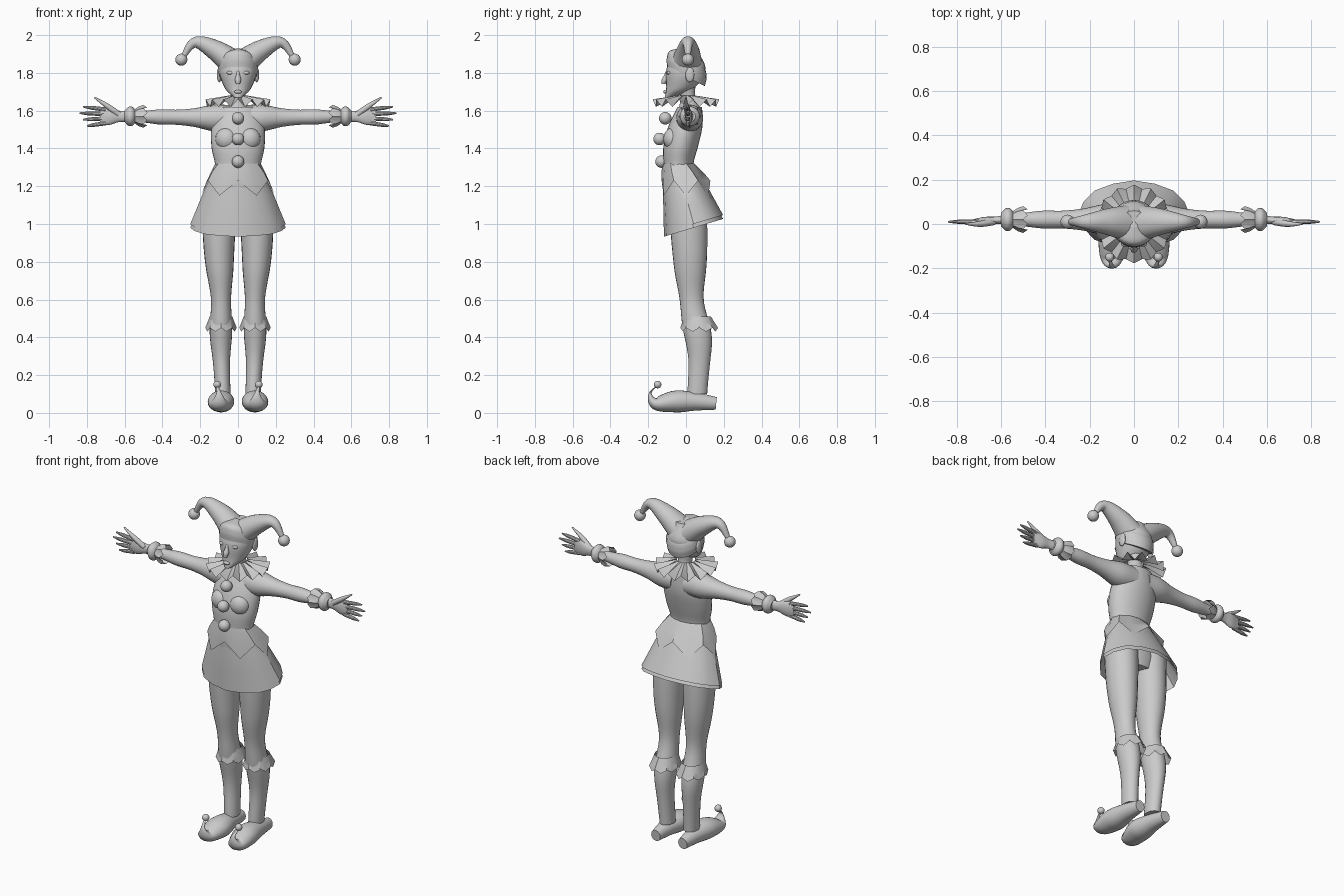
import bpy
import bmesh
from math import cos, sin, pi, radians
from mathutils import Vector

default_cube = bpy.data.objects.get("Cube")
if default_cube:
    bpy.data.objects.remove(default_cube)

grey = bpy.data.materials.new("plain grey")
grey.use_nodes = True
colour = (0.6, 0.6, 0.6, 1)
grey.diffuse_color = colour
grey.node_tree.nodes["Principled BSDF"].inputs["Base Color"].default_value = colour

X, Y, Z = Vector((1, 0, 0)), Vector((0, 1, 0)), Vector((0, 0, 1))
parts = []


def finish(name, bm, mirror):
    """Turn a bmesh into a named object, optionally repeated on the other side."""
    bmesh.ops.recalc_face_normals(bm, faces=bm.faces)
    mesh = bpy.data.meshes.new(name)
    bm.to_mesh(mesh)
    bm.free()
    mesh.materials.append(grey)
    obj = bpy.data.objects.new(name, mesh)
    bpy.context.collection.objects.link(obj)
    if mirror:
        modifier = obj.modifiers.new("other side", 'MIRROR')
        modifier.use_mirror_merge = False
    parts.append(obj)


def sample(knots, t):
    """Smooth curve through evenly spaced knots, for t from start to end."""
    place = t * (len(knots) - 1)
    i = min(int(place), len(knots) - 2)
    t = place - i
    b, c = knots[i], knots[i + 1]
    a = knots[i - 1] if i > 0 else b * 2 - c
    d = knots[i + 2] if i + 2 < len(knots) else c * 2 - b
    leave, arrive = (c - a) / 2, (d - b) / 2
    return (b + leave * t + (c * 3 - b * 3 - leave * 2 - arrive) * t ** 2
            + (b * 2 - c * 2 + leave + arrive) * t ** 3)


def loft(name, path, radii, ratio=(1, 1), side=X, up=None, seg=24, rings=24,
         mirror=False, pleats=0, depth=0, lift=0):
    """Skin elliptical rings along a path; pleated cloth is left open."""
    path = [Vector(point) for point in path]
    bm = bmesh.new()
    skin = []
    for r in range(rings):
        t = r / (rings - 1)
        centre, width = sample(path, t), sample(radii, t)
        height = width * sample(ratio, t)
        tangent = sample(path, min(t + .01, 1)) - sample(path, max(t - .01, 0))
        v = up or tangent.cross(side).normalized()
        ring = []
        for k in range(seg):
            angle = 2 * pi * k / seg
            wave = t * cos(pleats * angle)
            flare = 1 + depth * wave
            offset = side * width * sin(angle) - v * height * cos(angle)
            ring.append(bm.verts.new(centre + offset * flare
                                     + side.cross(v) * lift * wave))
        skin.append(ring)
    for low, high in zip(skin, skin[1:]):
        for k in range(seg):
            n = (k + 1) % seg
            bm.faces.new((low[k], low[n], high[n], high[k]))
    if not pleats:
        bm.faces.new(skin[0])
        bm.faces.new(skin[-1])
    finish(name, bm, mirror)


def ball(name, centre, scale, mirror=False):
    bm = bmesh.new()
    bmesh.ops.create_uvsphere(bm, u_segments=20, v_segments=12, radius=1)
    bmesh.ops.scale(bm, vec=scale, verts=bm.verts)
    bmesh.ops.translate(bm, vec=centre, verts=bm.verts)
    finish(name, bm, mirror)


# Body
loft("torso", path=[(0, .02, 1), (0, -.04, 1.3), (0, .02, 1.62)],
     radii=(.1, .15, .14, .12, .14, .14, .1), ratio=(.65, .65), up=Y, seg=32)
ball("bust", (.06, -.07, 1.45), (.06, .05, .06), mirror=True)
loft("neck", path=[(0, .02, 1.6), (0, 0, 1.74)], radii=(.06, .04, .05), up=Y)
for height, front in ((1.56, -.11), (1.45, -.14), (1.33, -.13)):
    ball("front_button", (0, front, height), Vector.Fill(3, .033))

# Head and face
loft("head", path=[(0, -.09, 1.67), (0, -.03, 1.72), (0, 0, 1.82), (0, 0, 1.92)],
     radii=(.02, .07, .1, .06), ratio=(1.1, 1), up=Y)
loft("nose", path=[(0, -.1, 1.81), (0, -.12, 1.74)],
     radii=(.006, .01, .016, .01), up=Y, seg=12, rings=12)
ball("lips", (0, -.11, 1.7), (.02, .01, .01))
ball("eye", (.04, -.09, 1.8), (.02, .012, .01), mirror=True)
ball("ear", (.1, .02, 1.79), (.012, .024, .04), mirror=True)

# Two-horned cap
loft("cap_hood", path=[(0, 0, 1.78), (0, .01, 1.92)],
     radii=(.1, .105, .09, .02), up=Y - Z / 2)
loft("cap_horn", path=[(0, 0, 1.83), (.12, .01, 1.92), (.23, .01, 1.96), (.3, .01, 1.87)],
     radii=(.09, .06, .03, .01), ratio=(.85, 1), side=Y, mirror=True)
ball("cap_bobble", (.3, .01, 1.87), Vector.Fill(3, .032), mirror=True)

# Pleated collar
loft("collar_ruff", path=[(0, 0, 1.68), (0, 0, 1.64)], radii=(.05, .11, .17),
     up=Y, seg=28, rings=3, pleats=14, depth=.04, lift=.02)

# Two skirt layers with a raised back hem, under a pointed peplum
for name, drop in (("skirt", 0), ("underskirt", .02)):
    loft(name, path=[(0, -.04, 1.3 - drop), (0, .04, 1 - drop)],
         radii=(.12, .17, .21, .25), ratio=(.64, .62), up=Y + Z * .3,
         seg=16, rings=4, pleats=8, depth=.01)
loft("pointed_peplum", path=[(0, -.04, 1.32), (0, 0, 1.19)],
     radii=(.12, .16, .19), ratio=(.7, .7), up=Y,
     seg=12, rings=3, pleats=6, depth=-.03, lift=.04)

# Arms, wrist frills and bangles
loft("arm", path=[(.04, .02, 1.56), (.6, .02, 1.57)],
     radii=(.07, .07, .05, .04, .04, .03, .03), side=Y, mirror=True)
loft("wrist_frill", path=[(.55, .02, 1.57), (.49, .02, 1.57)],
     radii=(.035, .05, .055), side=Y, up=Z, seg=16, rings=3,
     pleats=8, depth=.1, lift=.01, mirror=True)
loft("wrist_bangle", path=[(.54, .02, 1.57), (.6, .02, 1.57)],
     radii=(.03, .05, .05, .03), side=Y, mirror=True)

# Hands with spread fingers
loft("palm", path=[(.58, .02, 1.57), (.73, .01, 1.57)],
     radii=(.03, .03, .045, .04), ratio=(.7, .25), side=Z, mirror=True)
for i in range(4):
    spread = i - 1.5
    reach = .84 - .02 * abs(i - 2)
    loft("finger", path=[(.7, .01, 1.57 + spread * .024), (reach, .01, 1.57 + spread * .034)],
         radii=(.012, .011, .01, .004), side=Y, seg=10, rings=10, mirror=True)
loft("thumb", path=[(.63, .01, 1.58), (.7, 0, 1.63), (.76, 0, 1.67)],
     radii=(.015, .015, .01, .004), side=Y, seg=12, rings=12, mirror=True)

# Legs and knee frills
loft("leg", path=[(.08, .06, .1), (.09, .07, .35), (.09, .03, .6), (.1, .02, .85), (.1, .01, 1.1)],
     radii=(.04, .045, .06, .053, .073, .085, .09), ratio=(1.3, 1.1),
     up=Y, rings=32, mirror=True)
loft("knee_frill", path=[(.09, .06, .51), (.09, .07, .44)], radii=(.06, .07, .08),
     ratio=(1.2, 1.2), up=Y, seg=16, rings=3, pleats=8, depth=.04, lift=.01, mirror=True)

# Curled shoes
loft("shoe", path=[(.09, .16, .05), (.09, .05, .06), (.09, -.06, .06),
                   (.1, -.16, .05), (.1, -.19, .1), (.11, -.16, .14)],
     radii=(.03, .05, .07, .05, .015, .006), ratio=(1.1, .4), rings=32, mirror=True)
ball("shoe_bobble", (.11, -.15, .15), Vector.Fill(3, .02), mirror=True)

# Smooth the curves and keep pleats and caps crisp
bpy.ops.object.select_all(action='DESELECT')
for obj in parts:
    obj.select_set(True)
bpy.context.view_layer.objects.active = parts[0]
bpy.ops.object.shade_smooth_by_angle(angle=radians(35))
